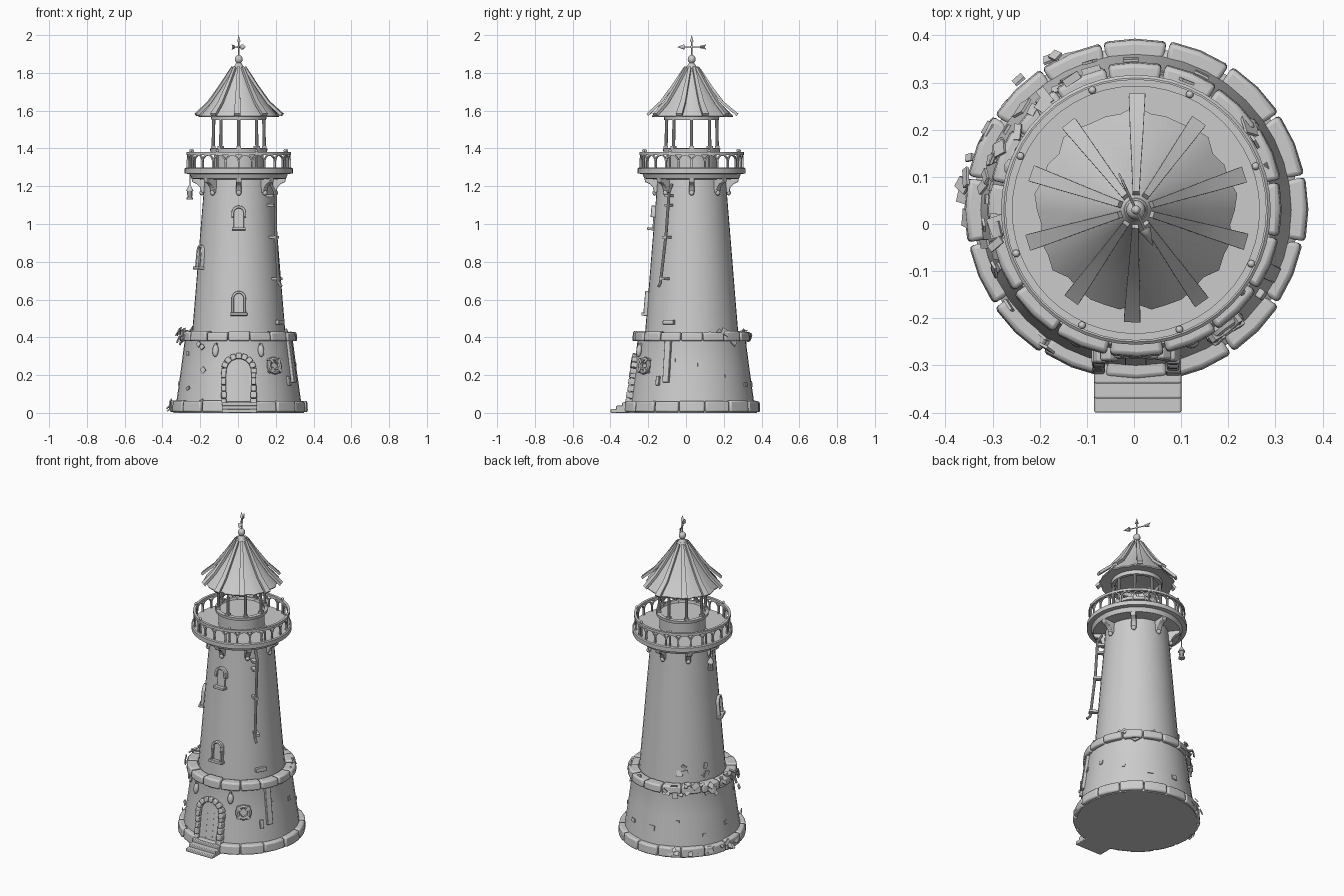
import bpy, bmesh, math, random
from mathutils import Matrix, Vector

if "Cube" in bpy.data.objects:
    bpy.data.objects.remove(bpy.data.objects["Cube"])
random.seed(7)
CX, CY = 0.004, 0.03
R, U = math.radians, random.uniform
T = Matrix.Translation

def frame(deg, r, z, tilt=0):
    # local x = along the wall, y = outward, z = up (tilt leans it with the wall)
    a = R(deg)
    return (T((CX + r * math.cos(a), CY + r * math.sin(a), z))
            @ Matrix.Rotation(a - math.pi / 2, 4, 'Z') @ Matrix.Rotation(R(tilt), 4, 'X'))

def finish(name, bm, bevel=0, angle=35):
    bmesh.ops.recalc_face_normals(bm, faces=bm.faces)
    me = bpy.data.meshes.new(name)
    bm.to_mesh(me)
    bm.free()
    me.shade_smooth()
    me.set_sharp_from_angle(angle=R(angle))
    ob = bpy.data.objects.new(name, me)
    bpy.context.collection.objects.link(ob)
    if bevel:
        m = ob.modifiers.new("bevel", 'BEVEL')
        m.width, m.segments, m.limit_method = bevel, 2, 'ANGLE'
    return ob

def box(bm, M, size, at=(0, 0, 0)):
    bmesh.ops.create_cube(bm, size=1, matrix=M @ T(at) @ Matrix.Diagonal((*size, 1)))

def ball(bm, M, s, at=(0, 0, 0)):
    bmesh.ops.create_uvsphere(bm, u_segments=14, v_segments=8, radius=1, matrix=M @ T(at) @ Matrix.Diagonal((*s, 1)))

def rod(bm, p, q, r1, r2=None, n=10):
    p, q = Vector(p), Vector(q)
    d = q - p
    M = T((p + q) / 2) @ d.to_track_quat('Z', 'Y').to_matrix().to_4x4()
    bmesh.ops.create_cone(bm, cap_ends=True, segments=n, radius1=r1,
                          radius2=r1 if r2 is None else r2, depth=d.length, matrix=M)

def lathe(bm, prof, n=40, a0=0, a1=360, closed=False, M=T((CX, CY, 0))):
    full = a1 - a0 >= 360
    steps = n if full else n + 1
    cols = [[bm.verts.new(M @ Vector((r * math.cos(a), r * math.sin(a), z))) for r, z in prof]
            for a in (R(a0 + (a1 - a0) * i / n) for i in range(steps))]
    k = len(prof)
    for i in range(n):
        A, B = cols[i], cols[(i + 1) % steps]
        for j in range(k if closed else k - 1):
            bm.faces.new((A[j], B[j], B[(j + 1) % k], A[(j + 1) % k]))
    if full and not closed:
        bm.faces.new([c[0] for c in cols])
        bm.faces.new([c[-1] for c in cols])
    elif not full:
        bm.faces.new(cols[0])
        bm.faces.new(cols[-1])

def turned(name, prof, n=40, **kw):
    bm = bmesh.new()
    lathe(bm, prof, n, **kw)
    return finish(name, bm)

def prism(bm, M, pts, h):
    # (y, z) profile extruded along local x
    s = [[bm.verts.new(M @ Vector((x, y, z))) for y, z in pts] for x in (-h, h)]
    for f in s:
        bm.faces.new(f)
    for i in range(len(pts)):
        j = (i + 1) % len(pts)
        bm.faces.new((s[0][i], s[0][j], s[1][j], s[1][i]))

def arch(bm, M, w, h, t, y0, y1):
    # round-topped band of thickness t, or a solid panel when t is 0
    def line(w, h, y):
        pts = [(w, 0)] + [(w * math.cos(math.pi * i / 8), h - w + w * math.sin(math.pi * i / 8)) for i in range(9)] + [(-w, 0)]
        return [bm.verts.new(M @ Vector((x, y, z))) for x, z in pts]
    loops = [line(w, h, y0), line(w, h, y1)]
    if t:
        loops += [line(w - t, h - t, y1), line(w - t, h - t, y0)]
        for k in range(4):
            A, B = loops[k], loops[(k + 1) % 4]
            for i in range(10):
                bm.faces.new((A[i], A[i + 1], B[i + 1], B[i]))
        for e in (0, -1):
            bm.faces.new([l[e] for l in loops])
    else:
        for l in loops:
            bm.faces.new(l)
        for i in range(11):
            bm.faces.new((loops[0][i], loops[0][(i + 1) % 11], loops[1][(i + 1) % 11], loops[1][i]))

# main walls
turned("base_wall", [(0.345, 0.0), (0.345, 0.05), (0.33, 0.06), (0.305, 0.24), (0.287, 0.38), (0.29, 0.415), (0.24, 0.42)])
turned("tower_wall", [(0.248, 0.41), (0.228, 0.65), (0.208, 0.9), (0.19, 1.12), (0.18, 1.25)])

# rings of rounded stones
for name, r0, r1, z0, z1 in (("ground_stones", 0.31, 0.365, 0.004, 0.064), ("ledge_stones", 0.25, 0.313, 0.38, 0.43)):
    bm = bmesh.new()
    for i in range(16):
        a, d, e = i * 22.5 + 79, U(-.004, .004), U(-.004, .004)
        lathe(bm, [(r0, z0), (r1 + d, z0), (r1 + d - .004, z1 + e), (r0, z1 + e)], 2, a + U(.2, .8), a + 22, closed=True)
    finish(name, bm, 0.009, 50)

# gallery floor, railing and corbels
turned("gallery_floor", [(0.18, 1.235), (0.25, 1.24), (0.26, 1.265), (0.286, 1.267), (0.286, 1.293), (0.28, 1.298), (0.1, 1.298)], 48)
turned("hand_rail", [(0.262, 1.366), (0.277, 1.366), (0.277, 1.381), (0.262, 1.381)], 48, closed=True)
bm = bmesh.new()
for i in range(24):
    arch(bm, frame(i * 15 + 7.5, 0.268, 1.295), 0.038, 0.074, 0.007, -0.005, 0.005)
finish("railing_arches", bm)
bm = bmesh.new()
for i in range(8):
    M = frame(i * 45 + 20, 0.27, 0)
    rod(bm, M @ Vector((0, 0, 1.29)), M @ Vector((0, 0, 1.385)), 0.006)
    ball(bm, M, (.008, .008, .008), (0, 0, 1.388))
finish("railing_posts", bm)
bm = bmesh.new()
for i in range(8):
    M = frame(i * 45, 0, 0)
    prism(bm, M, [(.165, 1.17), (.198, 1.165), (.206, 1.195), (.222, 1.212), (.246, 1.222), (.25, 1.242), (.165, 1.242)], .015)
    ball(bm, M, (.014, .012, .014), (0, .196, 1.165))
finish("corbels", bm, 0.003)

# lantern room
turned("lantern_base", [(.132, 1.29), (.132, 1.38), (.15, 1.382), (.152, 1.4), (.132, 1.402), (.128, 1.388), (.05, 1.388)])
turned("lantern_top_ring", [(.125, 1.55), (.145, 1.55), (.147, 1.575), (.125, 1.575)], closed=True)
bm = bmesh.new()
for i in range(8):
    M = frame(i * 45, 0, 0)
    rod(bm, M @ Vector((0, .136, 1.39)), M @ Vector((0, .132, 1.57)), .0085)
    box(bm, M, (.024, .024, .012), (0, .136, 1.406))
finish("lantern_columns", bm)

# roof: flared cone with a ragged edge, battens, cap and ball
bm = bmesh.new()
lathe(bm, [(.1, 1.578), (.208, 1.566), (.21, 1.572), (.155, 1.637), (.105, 1.705), (.06, 1.775), (.025, 1.835)], 40)
for v in bm.verts:
    dx, dy = v.co.x - CX, v.co.y - CY
    if math.hypot(dx, dy) > .2:
        k = 1 + .05 * math.sin(math.atan2(dy, dx) * 13) * math.cos(math.atan2(dy, dx) * 4)
        v.co.x, v.co.y = CX + dx * k, CY + dy * k
finish("roof", bm)
bm = bmesh.new()
for i in range(10):
    M = frame(90 + 36 * i, 0, 0) @ Matrix.Rotation(R(U(-2, 2)), 4, 'Z')
    path, e = [(.03, 1.822), (.1, 1.718), (.16, 1.637), (.228, 1.572)], U(-.006, .012)
    rows = []
    for j, (y, z) in enumerate(path):
        w, y = .007 + j * .0035, y + (e if j == 3 else 0)
        rows.append([bm.verts.new(M @ Vector(c)) for c in ((-w, y, z), (w, y, z), (w, y + .009, z + .012), (-w, y + .009, z + .012))])
    for A, B in zip(rows, rows[1:]):
        for k in range(4):
            bm.faces.new((A[k], A[(k + 1) % 4], B[(k + 1) % 4], B[k]))
    bm.faces.new(rows[0])
    bm.faces.new(rows[-1])
finish("roof_battens", bm)
turned("roof_cap", [(.04, 1.785), (.05, 1.79), (.03, 1.825), (.014, 1.852)], 20)
bm = bmesh.new()
ball(bm, T((CX, CY, 1.872)), (.021, .021, .023))
finish("roof_ball", bm)

# weather vane
bm = bmesh.new()
M = T((CX, CY, 0)) @ Matrix.Rotation(R(-65), 4, 'Z')
rod(bm, M @ Vector((0, 0, 1.88)), M @ Vector((0, 0, 1.975)), .0045)
rod(bm, M @ Vector((0, 0, 1.965)), M @ Vector((0, 0, 2.0)), .01, 0)
rod(bm, M @ Vector((-.07, 0, 1.937)), M @ Vector((.06, 0, 1.937)), .003)
rod(bm, M @ Vector((.045, 0, 1.937)), M @ Vector((.085, 0, 1.937)), .014, 0)
prism(bm, M @ Matrix.Rotation(R(-90), 4, 'Z'), [(-.085, 1.95), (-.05, 1.943), (-.05, 1.931), (-.085, 1.924), (-.075, 1.937)], .002)
ball(bm, M, (.008, .008, .008), (0, 0, 1.937))
finish("weather_vane", bm)

# windows
for name, deg, r, z in (("lower_window", -90, .237, .515), ("side_window", 201, .215, .76)):
    bm = bmesh.new()
    M = frame(deg, r, z, 5)
    arch(bm, M, .038, .13, .013, -.03, .02)
    arch(bm, M, .027, .12, 0, -.03, .006)
    box(bm, M, (.09, .05, .016), (0, .005, .006))
    finish(name, bm, .003)
bm = bmesh.new()
M = frame(-90, .2, 1.035, 5)
arch(bm, M, .039, .062, .014, -.03, .018)
arch(bm, M @ T((0, 0, -.06)), .027, .112, 0, -.03, .003)
box(bm, M, (.074, .045, .014), (0, .008, -.062))
finish("upper_window", bm, .003)

# door with frame stones
M = frame(-90, .322, .04, 8)
bm = bmesh.new()
arch(bm, M, .066, .248, 0, -.06, .006)
for x in (-.022, .022):
    box(bm, M, (.003, .01, .17), (x, .005, .1))
finish("door", bm)
bm = bmesh.new()
for s in (-1, 1):
    for i in range(5):
        box(bm, M, (U(.024, .034), U(.055, .065), .034), (s * .079, 0, .017 + i * .036))
for i in range(9):
    Q = M @ T((0, 0, .182)) @ Matrix.Rotation(R(-90 + i * 22.5), 4, 'Y')
    box(bm, Q, (.029, U(.055, .065), .03), (0, 0, .079))
finish("door_frame", bm, .005)
bm = bmesh.new()
for y, z in ((-.4, .02), (-.37, .038), (-.338, .056)):
    box(bm, T((.008, (y - .26) / 2, z / 2)), (.185, -.26 - y, z))
finish("door_steps", bm, .004)

# wall lamps beside the door and life ring
bm = bmesh.new()
for deg in (-114, -67):
    M = frame(deg, .303, .33, 8)
    ball(bm, M, (.017, .014, .034))
    box(bm, M, (.01, .03, .012), (0, -.005, .034))
finish("wall_lamps", bm)
bm = bmesh.new()
M = frame(-53, .313, .25, 8) @ Matrix.Rotation(R(90), 4, 'X')
lathe(bm, [(.035 + .012 * math.cos(i * math.pi / 4), .012 * math.sin(i * math.pi / 4)) for i in range(8)], 24, closed=True, M=M)
for i in range(4):
    box(bm, M @ Matrix.Rotation(R(45 + 90 * i), 4, 'Z'), (.03, .014, .03), (.035, 0, 0))
finish("life_ring", bm)

# drain pipe with brackets, water stain strip and loose bricks
bm = bmesh.new()
pts = [(.175, -.075, 1.21), (.197, -.09, 1.165), (.2, -.105, .95), (.213, -.135, .69), (.23, -.145, .67)]
for p, q in zip(pts, pts[1:]):
    rod(bm, p, q, .008)
for z, r in ((1.15, .2), (1.1, .203), (.93, .22), (.71, .245)):
    box(bm, frame(-35, r, z), (.026, .06, .014))
finish("drain_pipe", bm)
bm = bmesh.new()
box(bm, frame(-25, .306, .28, 8), (.035, .02, .24))
box(bm, frame(-29, .245, .48, 5), (.065, .03, .024))
box(bm, frame(-34, .318, .17, 8), (.02, .02, .05))
finish("wall_patches", bm, .003)

# hanging lantern
bm = bmesh.new()
M = frame(161, .274, 0)
for z0, z1, a, b in ((1.2, 1.27, .003, .003), (1.175, 1.207, .021, .004), (1.14, 1.175, .013, .016), (1.13, 1.14, .019, .019)):
    rod(bm, M @ Vector((0, 0, z0)), M @ Vector((0, 0, z1)), a, b)
finish("hanging_lantern", bm)

# broken plaster flakes, mostly on the rear left
bm = bmesh.new()
def flakes(n, a0, a1, r0, r1, z0, z1, lean, s=.03):
    for _ in range(n):
        M = frame(U(a0, a1), U(r0, r1), U(z0, z1), U(lean - 25, lean + 25)) @ Matrix.Rotation(R(U(0, 90)), 4, 'Y')
        box(bm, M, (U(.5, 1.4) * s, .006, U(.5, 1.4) * s))
flakes(22, 105, 205, .3, .33, .37, .44, 20)
flakes(12, 110, 195, .29, .31, .425, .44, 80)
flakes(12, 110, 200, .355, .372, .02, .065, 30)
flakes(6, 215, 245, .3, .35, .03, .43, 10, .024)
flakes(6, 115, 160, .243, .247, .46, .53, 5)
flakes(6, 10, 80, .29, .3, .37, .435, 15)
for i in range(9):
    z = U(.1, .34)
    box(bm, frame(i * 28 - 20, .337 - .14 * z, z, 8), (U(.015, .035), .012, U(.015, .03)))
finish("plaster_flakes", bm)
